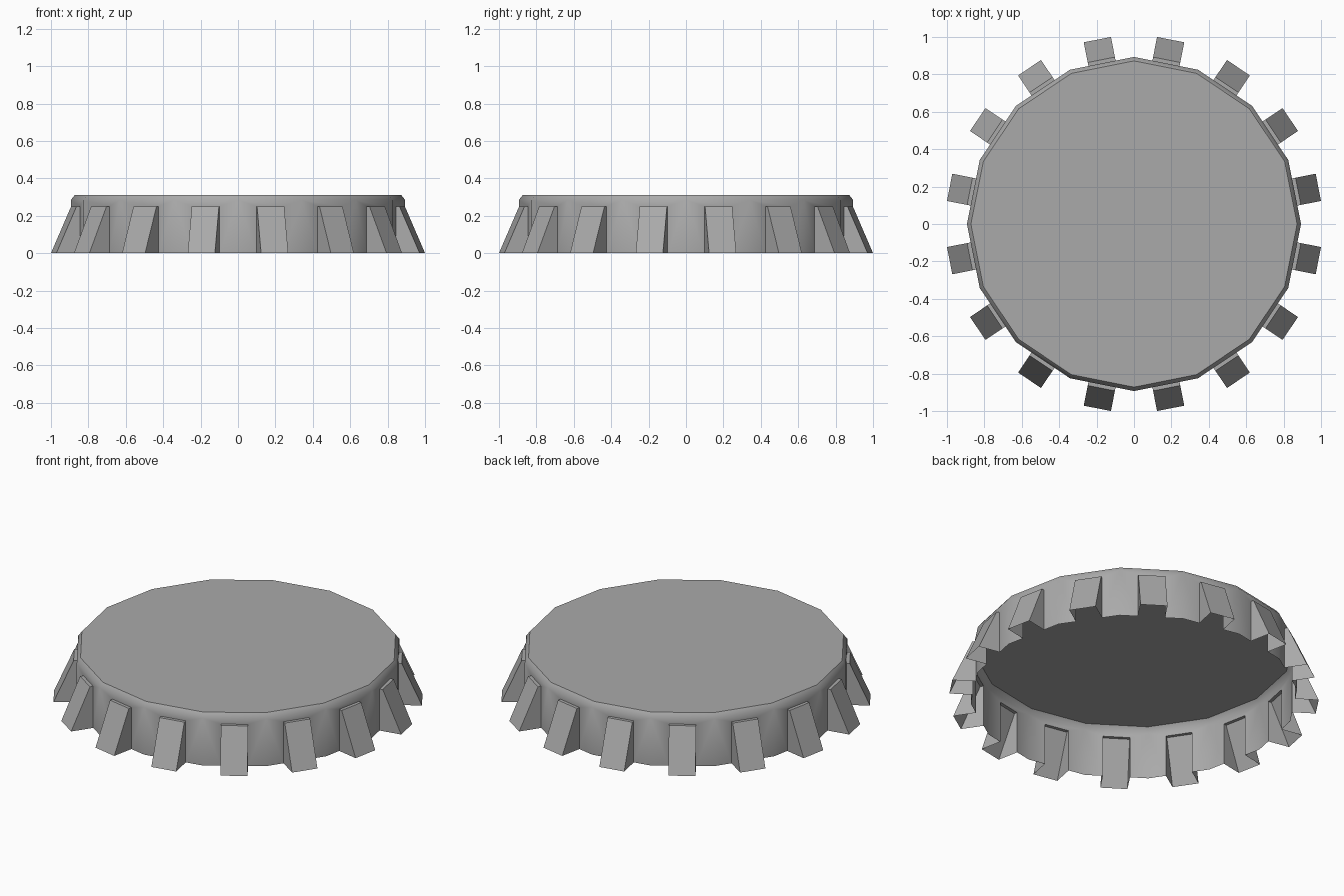
import bpy, bmesh, math
from mathutils import Vector

if "Cube" in bpy.data.objects:
    bpy.data.objects.remove(bpy.data.objects["Cube"])

SIDES = 16
R_WALL, R_TOP = 0.893, 0.872       # corner radii of the skirt and of the flat top
Z_BEVEL, Z_TOP, Z_TOOTH = 0.285, 0.312, 0.25
HALF_W = 0.074                     # half width of one flared tooth
R_TOOTH_TOP, R_TOOTH_BASE = 0.895, 1.005
APOTHEM = R_WALL * math.cos(math.pi / SIDES)
HALF_SIDE = R_WALL * math.sin(math.pi / SIDES)

metal = bpy.data.materials.new("grey metal")
metal.diffuse_color = (0.4, 0.4, 0.4, 1)
metal.use_nodes = True
metal.node_tree.nodes["Principled BSDF"].inputs["Base Color"].default_value = metal.diffuse_color

bm = bmesh.new()


def add_face(points):
    return bm.faces.new([bm.verts.new(p) for p in points])


for i in range(SIDES):
    a = (i + 0.5) * 2 * math.pi / SIDES
    radial = Vector((math.cos(a), math.sin(a), 0))
    tangent = Vector((-math.sin(a), math.cos(a), 0))

    def pt(t, r, z):
        return radial * r + tangent * t + Vector((0, 0, z))

    s, w, r = HALF_SIDE, HALF_W, APOTHEM
    k = R_TOP / R_WALL
    # skirt panel, notched where the tooth opens
    add_face([pt(-s, r, 0), pt(-w, r, 0), pt(-w, r, Z_TOOTH), pt(w, r, Z_TOOTH),
              pt(w, r, 0), pt(s, r, 0), pt(s, r, Z_BEVEL), pt(-s, r, Z_BEVEL)])
    # bevelled rim
    add_face([pt(-s, r, Z_BEVEL), pt(s, r, Z_BEVEL),
              pt(s * k, r * k, Z_TOP), pt(-s * k, r * k, Z_TOP)])
    # hollow flared tooth: front, ledge and two cheeks
    o, b = R_TOOTH_TOP, R_TOOTH_BASE
    add_face([pt(-w, b, 0), pt(w, b, 0), pt(w, o, Z_TOOTH), pt(-w, o, Z_TOOTH)])
    add_face([pt(-w, o, Z_TOOTH), pt(w, o, Z_TOOTH), pt(w, r, Z_TOOTH), pt(-w, r, Z_TOOTH)])
    add_face([pt(w, b, 0), pt(w, r, 0), pt(w, r, Z_TOOTH), pt(w, o, Z_TOOTH)])
    add_face([pt(-w, r, 0), pt(-w, b, 0), pt(-w, o, Z_TOOTH), pt(-w, r, Z_TOOTH)])

# flat top disc
add_face([(R_TOP * math.cos(j * 2 * math.pi / SIDES),
           R_TOP * math.sin(j * 2 * math.pi / SIDES), Z_TOP) for j in range(SIDES)])

bmesh.ops.remove_doubles(bm, verts=bm.verts, dist=0.0005)
mesh = bpy.data.meshes.new("crimped_cap")
bm.to_mesh(mesh)
bm.free()
mesh.materials.append(metal)
cap = bpy.data.objects.new("crimped_cap", mesh)
bpy.context.collection.objects.link(cap)

# smooth skirt, sharp teeth and top edge
bpy.context.view_layer.objects.active = cap
cap.select_set(True)
bpy.ops.object.shade_smooth_by_angle(angle=math.radians(45))
